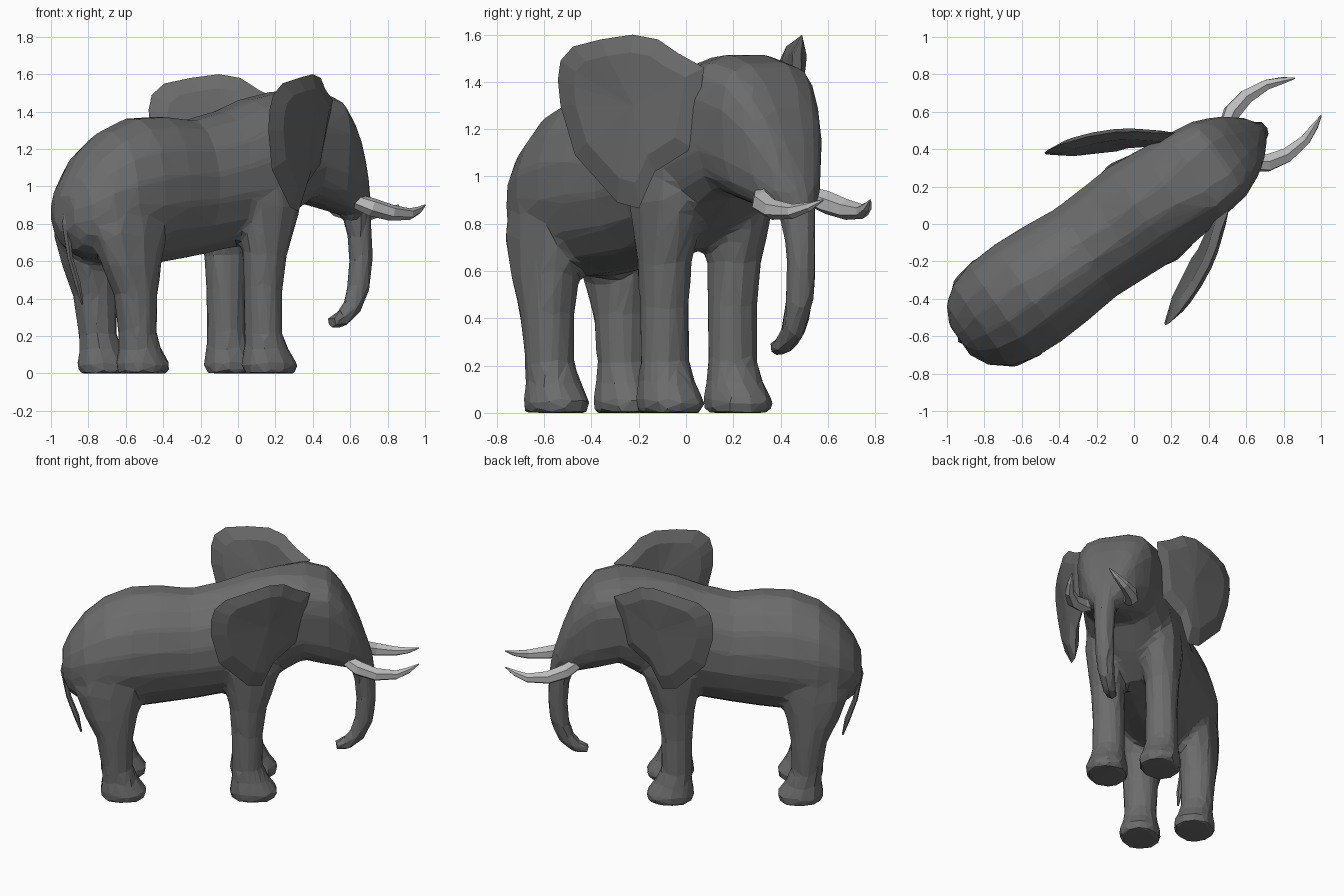
import bpy, bmesh, math
from mathutils import Matrix, Vector

cube = bpy.data.objects.get("Cube")
if cube:
    bpy.data.objects.remove(cube, do_unlink=True)

# The animal is modelled facing +x, then turned to its standing direction
TURN = Matrix.Rotation(math.radians(35), 4, 'Z') @ Matrix.Translation((0, 0.023, 0))


def material(name, rgb, rough):
    mat = bpy.data.materials.new(name)
    mat.use_nodes = True
    mat.diffuse_color = (*rgb, 1)
    bsdf = mat.node_tree.nodes["Principled BSDF"]
    bsdf.inputs["Base Color"].default_value = (*rgb, 1)
    bsdf.inputs["Roughness"].default_value = rough
    return mat


HIDE = material("grey_hide", (0.15, 0.15, 0.15), 0.9)
IVORY = material("ivory", (0.5, 0.5, 0.5), 0.6)


def finish(name, bm, mat):
    bmesh.ops.recalc_face_normals(bm, faces=bm.faces)
    bm.transform(TURN)
    mesh = bpy.data.meshes.new(name)
    bm.to_mesh(mesh)
    bm.free()
    mesh.materials.append(mat)
    obj = bpy.data.objects.new(name, mesh)
    bpy.context.collection.objects.link(obj)
    return obj


def rounded(value, power):
    return math.copysign(abs(value) ** power, value)


def loft(bm, rings, sides, flare=0):
    """Skin (centre, half axis, half axis, squareness) rings and cap both ends.
    Square rings also widen towards the second axis by the flare."""
    loops = []
    for c, a, b, power in rings:
        loop = []
        for i in range(sides):
            t = math.tau * (i + 0.5) / sides
            p, q = rounded(math.cos(t), power), rounded(math.sin(t), power)
            loop.append(bm.verts.new(c + a * p * (1 + flare * (1 - power) * q) + b * q))
        loops.append(loop)
    for lo, hi in zip(loops, loops[1:]):
        for i in range(sides):
            j = (i + 1) % sides
            bm.faces.new((lo[i], lo[j], hi[j], hi[i]))
    bm.faces.new(loops[0])
    bm.faces.new(loops[-1])


def tube(bm, path, sides):
    """Tapered tube along (x, y, z, radius) points."""
    pts = [Vector(p[:3]) for p in path]
    rings = []
    for i, p in enumerate(path):
        d = (pts[min(i + 1, len(pts) - 1)] - pts[max(i - 1, 0)]).normalized()
        side = Vector((0, 1, 0))
        side = (side - d * side.dot(d)).normalized()
        rings.append((pts[i], side * p[3], d.cross(side) * p[3], 1))
    loft(bm, rings, sides)


# Body and head: x, underside z, top z, half width, squareness
body = [
    (-1.12, .76, .95, .10, 1), (-1.07, .66, 1.06, .20, 1), (-.98, .61, 1.19, .27, 1),
    (-.85, .58, 1.30, .31, 1), (-.68, .57, 1.37, .32, 1), (-.50, .59, 1.38, .31, 1),
    (-.30, .62, 1.36, .29, 1), (-.10, .66, 1.41, .30, 1), (.06, .69, 1.47, .31, 1),
    (.25, .80, 1.51, .29, .9), (.42, .92, 1.52, .265, .65), (.58, .88, 1.48, .24, .6),
    (.66, .86, 1.39, .205, .6), (.72, .84, 1.29, .175, .65), (.78, .835, 1.15, .13, .75),
    (.84, .85, .98, .07, 1),
]
torso = bmesh.new()
loft(torso, [(Vector((x, 0, (lo + hi) / 2)), Vector((0, w, 0)),
              Vector((0, 0, (hi - lo) / 2)), p) for x, lo, hi, w, p in body], 16, flare=.2)

# Trunk
tube(torso, [(.72, 0, 1.02, .09), (.78, 0, .90, .085), (.81, 0, .75, .07),
             (.818, 0, .60, .066), (.803, 0, .46, .062), (.76, 0, .35, .055),
             (.69, 0, .285, .047), (.62, 0, .275, .04)], 10)

# Legs: z, centre x, distance from the middle, half length, half width
front_leg = [
    (0, .10, .175, .15, .13), (.05, .10, .175, .16, .14), (.12, .08, .175, .125, .12),
    (.21, .06, .175, .10, .107), (.45, .058, .175, .104, .105),
    (.64, .065, .18, .125, .11), (.78, .075, .18, .165, .125), (.90, .08, .18, .20, .135),
    (1.10, .08, .17, .19, .125),
]
back_leg = [
    (0, -.73, .18, .145, .13), (.05, -.73, .18, .155, .135), (.12, -.75, .182, .12, .115),
    (.21, -.77, .187, .102, .105), (.42, -.785, .19, .12, .115),
    (.58, -.81, .185, .175, .125), (.74, -.815, .175, .23, .135), (.95, -.79, .16, .24, .14),
]
for s in (1, -1):
    for profile in (front_leg, back_leg):
        loft(torso, [(Vector((x, s * y, z)), Vector((a, 0, 0)), Vector((0, b, 0)), .9)
                     for z, x, y, a, b in profile], 10)

# Body, head, trunk and legs are fused into one skin, then cut to a faceted mesh
skin = finish("body_head_trunk_and_legs", torso, HIDE)
fuse = skin.modifiers.new("fuse", 'REMESH')
fuse.mode = 'VOXEL'
fuse.voxel_size = 0.02
soften = skin.modifiers.new("soften", 'SMOOTH')
soften.factor = 0.5
soften.iterations = 8
facet = skin.modifiers.new("facet", 'DECIMATE')
facet.ratio = 0.04

# Tail
tail = bmesh.new()
tube(tail, [(-1.08, 0, .90, .03), (-1.11, 0, .80, .022), (-1.08, 0, .62, .016),
            (-1.03, 0, .48, .018), (-1.0, 0, .37, .006)], 6)
finish("tail", tail, HIDE)

# Ear outline: reach away from the head, height
ear = [(-.1, 1.46), (.08, 1.52), (.22, 1.58), (.40, 1.6), (.64, 1.58), (.87, 1.55),
       (.98, 1.49), (1.01, 1.41), (1, 1.30), (.90, 1.09), (.58, .89), (.42, .865),
       (.29, 1.02), (.02, 1.12)]


def ear_point(t, z, s, puff):
    bow = 0.035 * math.sin(math.pi * max(t, 0)) + puff + (z - 1.28) * .11
    return Vector((.394 - .567 * t + .45 * bow, s * (.262 + .287 * t + .89 * bow), z))


def build_ear(name, s):
    """Lens-shaped flap: one rim, a swollen front and a swollen back."""
    bm = bmesh.new()
    mid = (.4, 1.3)
    rim = [bm.verts.new(ear_point(t, z, s, 0)) for t, z in ear]
    for puff in (.025, -.035):
        inner = [bm.verts.new(ear_point(t + (mid[0] - t) * .25, z + (mid[1] - z) * .25, s, puff))
                 for t, z in ear]
        hub = bm.verts.new(ear_point(*mid, s, puff))
        for i in range(len(ear)):
            j = (i + 1) % len(ear)
            bm.faces.new((rim[i], rim[j], inner[j], inner[i]))
            bm.faces.new((inner[i], inner[j], hub))
    finish(name, bm, HIDE)


# Ears and tusks
for label, s in (("left", 1), ("right", -1)):
    build_ear(f"{label}_ear", s)
    tusk = bmesh.new()
    tube(tusk, [(.70, s * .12, .92, .04), (.77, s * .165, .89, .05),
                (.88, s * .19, .86, .044), (1.01, s * .18, .852, .031),
                (1.09, s * .15, .872, .02), (1.152, s * .122, .90, .004)], 6)
    finish(f"{label}_tusk", tusk, IVORY)
